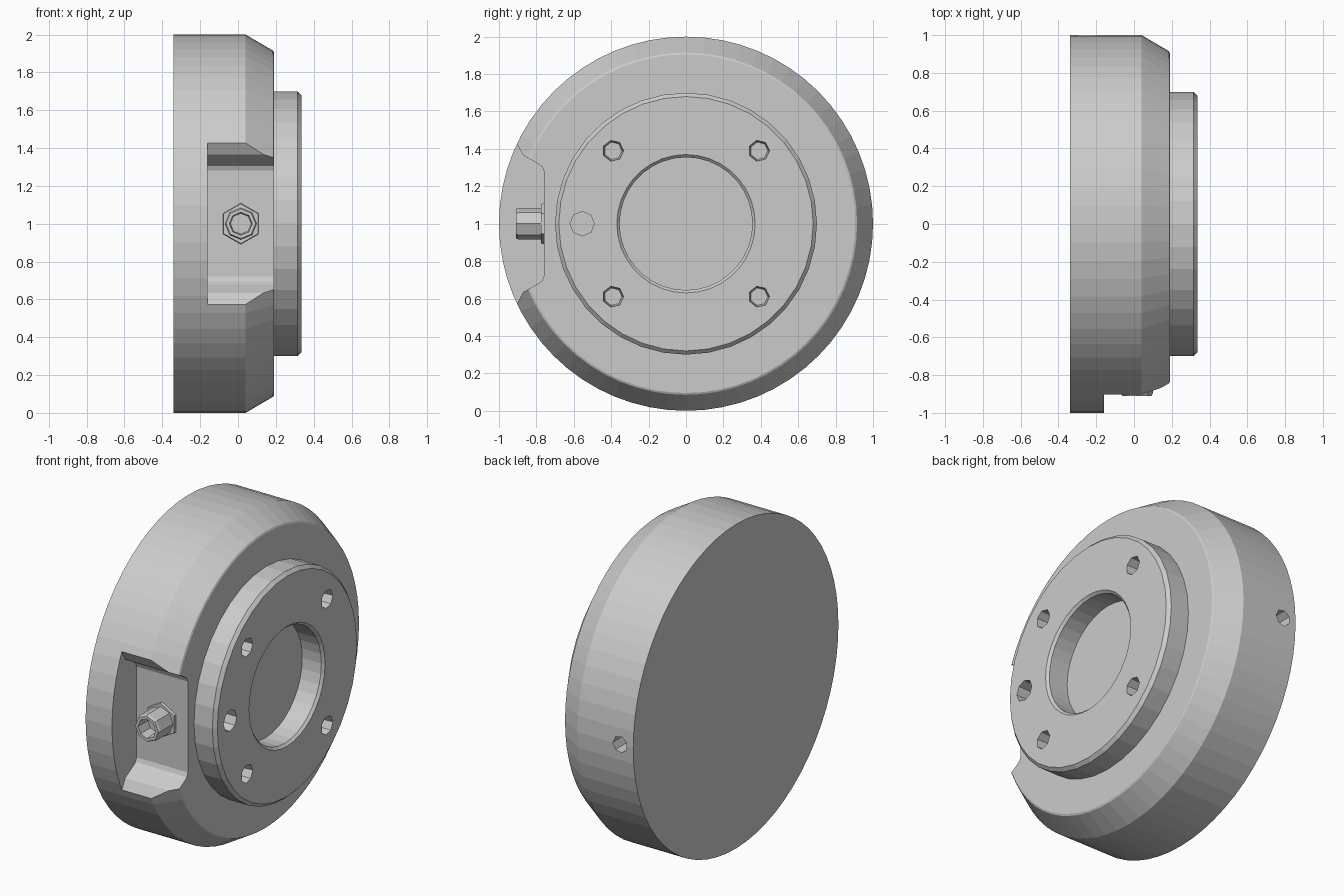
import bpy, bmesh, math

if "Cube" in bpy.data.objects:
    bpy.data.objects.remove(bpy.data.objects["Cube"])


def make_object(name, bm):
    bmesh.ops.remove_doubles(bm, verts=bm.verts, dist=1e-5)
    bmesh.ops.recalc_face_normals(bm, faces=bm.faces)
    mesh = bpy.data.meshes.new(name)
    bm.to_mesh(mesh)
    bm.free()
    ob = bpy.data.objects.new(name, mesh)
    bpy.context.collection.objects.link(ob)
    return ob


def lathe(name, profile, sides, axis='X', origin=(0, 0, 1), closed=False, turn=0.0):
    """Revolve (distance along axis, radius) points about the X or Y axis."""
    bm = bmesh.new()
    rings = []
    for a, r in profile:
        ring = []
        for i in range(sides):
            t = 2 * math.pi * i / sides + turn
            c, s = r * math.cos(t), r * math.sin(t)
            p = (a, c, s) if axis == 'X' else (c, a, s)
            ring.append(bm.verts.new([o + q for o, q in zip(origin, p)]))
        rings.append(ring)
    pairs = list(zip(rings, rings[1:]))
    if closed:
        pairs.append((rings[-1], rings[0]))
    else:
        bm.faces.new(rings[0])
        bm.faces.new(rings[-1])
    for lo, hi in pairs:
        for i in range(sides):
            j = (i + 1) % sides
            bm.faces.new((lo[i], lo[j], hi[j], hi[i]))
    return make_object(name, bm)


def prism_x(name, outline, x0, x1):
    """Extrude a (y, z) outline along x."""
    bm = bmesh.new()
    face = bm.faces.new([bm.verts.new((x0, y, z)) for y, z in outline])
    out = bmesh.ops.extrude_face_region(bm, geom=[face])
    for v in out['geom']:
        if isinstance(v, bmesh.types.BMVert):
            v.co.x = x1
    return make_object(name, bm)


def cut(target, cutter):
    cutter.hide_render = True
    mod = target.modifiers.new('cut', 'BOOLEAN')
    mod.operation = 'DIFFERENCE'
    mod.solver = 'EXACT'
    mod.object = cutter
    bpy.context.view_layer.objects.active = target
    bpy.ops.object.modifier_apply(modifier=mod.name)
    bpy.data.objects.remove(cutter, do_unlink=True)


# Main disc with bevelled front rim
body = lathe('main_disc', [(-0.34, 1.0), (0.04, 1.0), (0.185, 0.915), (0.19, 0.905)], 64)

# Side pocket with rounded inner corners, open toward the front face
half = [(-1.1, 0.82), (-0.905, 0.43), (-0.87, 0.365), (-0.79, 0.32), (-0.77, 0.305), (-0.76, 0.28)]
outline = [(y, 1 + h) for y, h in half] + [(y, 1 - h) for y, h in reversed(half)]
cut(body, prism_x('pocket_cutter', outline, -0.16, 0.4))

# Small hole in the opposite side of the rim
cut(body, lathe('rim_hole_cutter', [(0.88, 0.05), (1.1, 0.05)], 7, 'Y', (-0.25, 0, 1)))

# Raised mounting ring with a central bore
ring = lathe('mounting_ring', [(0.19, 0.70), (0.315, 0.70), (0.335, 0.68),
                               (0.335, 0.37), (0.32, 0.355), (0.19, 0.355)], 36, closed=True)

# Four tapered bolt holes and one locating hole
for y in (-0.39, 0.39):
    for z in (0.61, 1.39):
        cut(ring, lathe('bolt_hole_cutter', [(0.15, 0.045), (0.34, 0.057)], 7, 'X', (0, y, z)))
cut(ring, lathe('locating_hole_cutter', [(0.15, 0.065), (0.4, 0.065)], 8, 'X', (0, -0.555, 1)))

# Fitting in the pocket: hex base and hollow nozzle
lathe('fitting_base', [(-0.755, 0.11), (-0.775, 0.105)], 6, 'Y', (0.015, 0, 1), turn=math.pi / 6)
lathe('fitting_nozzle', [(-0.76, 0.085), (-0.895, 0.085), (-0.91, 0.078),
                         (-0.91, 0.06), (-0.82, 0.055)], 8, 'Y', (0.015, 0, 1))
